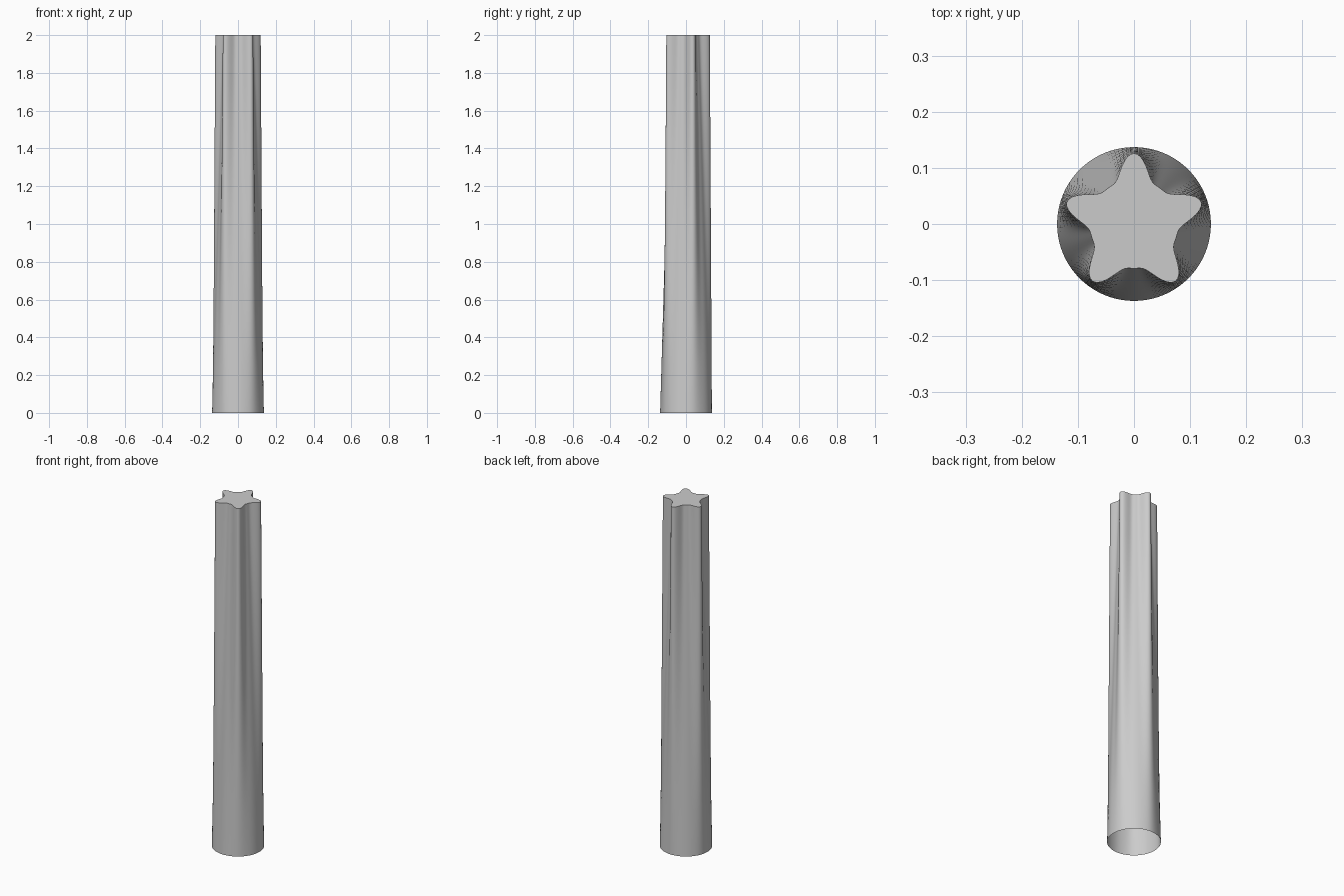
import bpy, bmesh, math

if "Cube" in bpy.data.objects:
    bpy.data.objects.remove(bpy.data.objects["Cube"])

SIDES, RINGS, HEIGHT = 120, 8, 2.0
BASE_R, VALLEY_R, TIP_R = 0.137, 0.079, 0.126


def star_radius(a):
    # Five rounded lobes, first one pointing to +y
    lobe = (1 + math.cos(5 * (a - math.pi / 2))) / 2
    return VALLEY_R + (TIP_R - VALLEY_R) * lobe ** 2.1


# Column shaft: round at the foot, blending to a star at the top, open below
bm = bmesh.new()
rings = []
for k in range(RINGS + 1):
    t = k / RINGS
    ring = []
    for i in range(SIDES):
        a = math.tau * i / SIDES
        r = BASE_R * (1 - t) + star_radius(a) * t
        ring.append(bm.verts.new((r * math.cos(a), r * math.sin(a), HEIGHT * t)))
    rings.append(ring)
for low, high in zip(rings, rings[1:]):
    for i in range(SIDES):
        j = (i + 1) % SIDES
        bm.faces.new((low[i], low[j], high[j], high[i]))

# Flat star top
centre = bm.verts.new((0, 0, HEIGHT))
top = rings[-1]
for i in range(SIDES):
    bm.faces.new((top[i], top[(i + 1) % SIDES], centre))

mesh = bpy.data.meshes.new("star_column")
bm.to_mesh(mesh)
bm.free()
column = bpy.data.objects.new("star_column", mesh)
bpy.context.collection.objects.link(column)
bpy.context.view_layer.objects.active = column
column.select_set(True)
bpy.ops.object.shade_smooth_by_angle(angle=math.radians(30))
